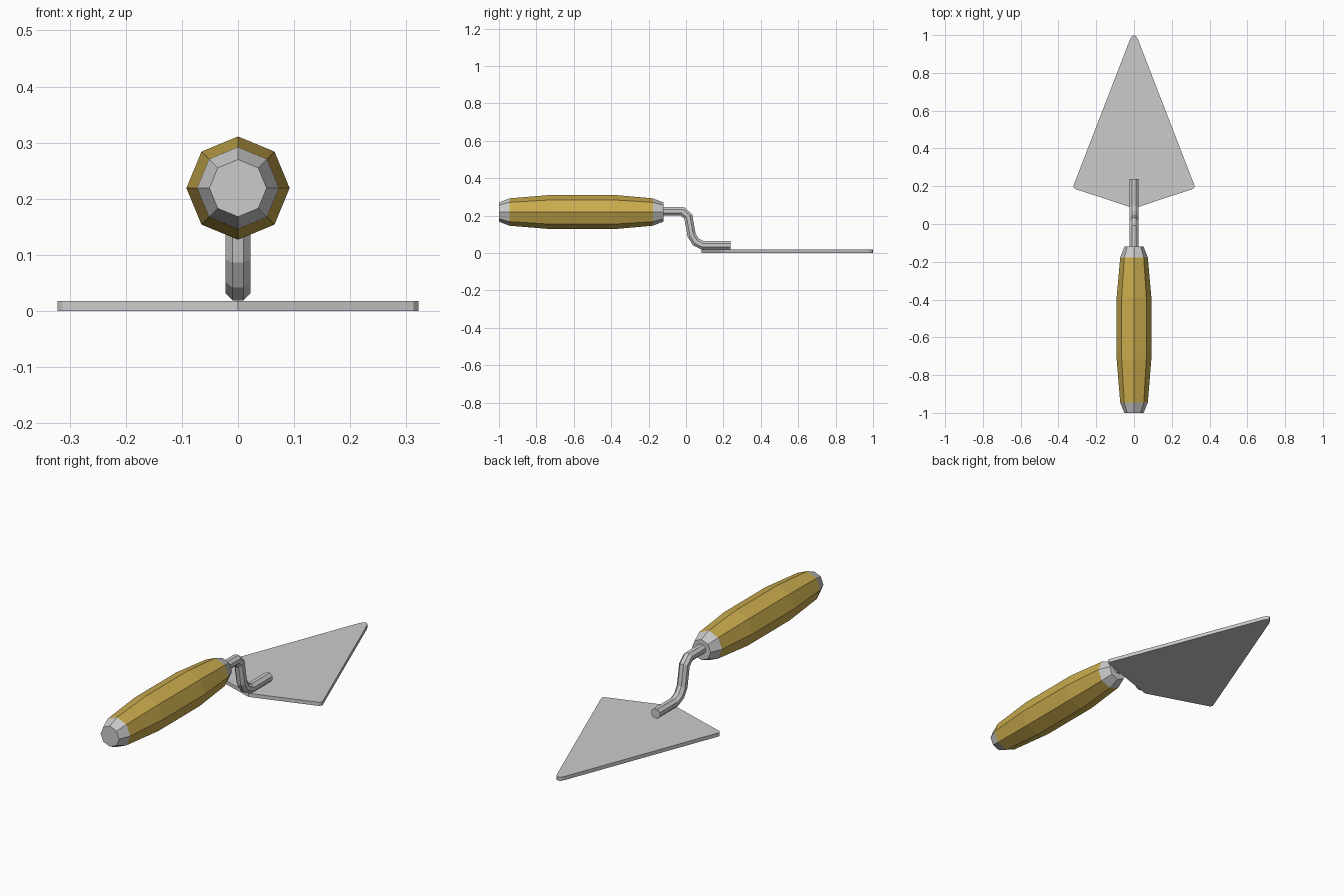
import bpy
import bmesh
from math import pi, cos, sin
from mathutils import Vector

cube = bpy.data.objects.get("Cube")
if cube:
    bpy.data.objects.remove(cube)


def material(name, color):
    m = bpy.data.materials.new(name)
    m.use_nodes = True
    m.diffuse_color = (*color, 1)
    m.node_tree.nodes["Principled BSDF"].inputs["Base Color"].default_value = (*color, 1)
    return m


steel = material("steel", (0.60, 0.60, 0.60))
wood = material("golden_wood", (0.59, 0.41, 0.075))


def finish(name, bm, *mats):
    bmesh.ops.recalc_face_normals(bm, faces=bm.faces)
    mesh = bpy.data.meshes.new(name)
    bm.to_mesh(mesh)
    bm.free()
    for m in mats:
        mesh.materials.append(m)
    ob = bpy.data.objects.new(name, mesh)
    bpy.context.collection.objects.link(ob)
    return ob


def sweep(path, radii, phase, sides=8):
    """Loft a polygon along a path in the YZ plane, with mitred bends."""
    bm = bmesh.new()
    pts = [Vector((0, y, z)) for y, z in path]
    rings = []
    for i, (p, r) in enumerate(zip(pts, radii)):
        into = (p - pts[i - 1]).normalized() if i else (pts[1] - p).normalized()
        out = (pts[i + 1] - p).normalized() if i < len(pts) - 1 else into
        tangent = (into + out).normalized()
        up = Vector((1, 0, 0)).cross(tangent) / tangent.dot(into)
        ring = []
        for k in range(sides):
            a = 2 * pi * k / sides + phase
            ring.append(bm.verts.new(p + Vector((r * cos(a), 0, 0)) + up * r * sin(a)))
        rings.append(ring)
    for a, b in zip(rings, rings[1:]):
        for k in range(sides):
            n = (k + 1) % sides
            bm.faces.new((a[k], a[n], b[n], b[k]))
    bm.faces.new(rings[0])
    bm.faces.new(rings[-1])
    return bm


# Handle: faceted barrel with steel ferrules at both ends
stations = [(-1.0, 0.051), (-0.945, 0.073), (-0.715, 0.092),
            (-0.39, 0.092), (-0.177, 0.073), (-0.12, 0.051)]
bm = sweep([(y, 0.219) for y, r in stations], [r for y, r in stations], 0)
for f in bm.faces:
    f.material_index = 1 if -0.94 < f.calc_center_median().y < -0.18 else 0
finish("handle", bm, steel, wood)

# Shank: bent octagonal rod joining the handle to the blade
bends = [(-0.13, 0.224), (-0.018, 0.222), (0.012, 0.195), (0.030, 0.095),
         (0.053, 0.059), (0.090, 0.041), (0.237, 0.041)]
finish("shank", sweep(bends, [0.0245] * len(bends), pi / 8), steel)

# Blade: thin kite-shaped plate with softened corners
half = [(0.012, 0.993), (0.022, 0.975), (0.318, 0.210), (0.322, 0.197), (0.313, 0.186)]
outline = [(0, 1.0)] + half + [(0, 0.083)] + [(-x, y) for x, y in reversed(half)]
bm = bmesh.new()
base = bm.faces.new([bm.verts.new((x, y, 0.001)) for x, y in outline])
top = bmesh.ops.extrude_face_region(bm, geom=[base], use_keep_orig=True)
bmesh.ops.translate(bm, vec=(0, 0, 0.017),
                    verts=[v for v in top["geom"] if isinstance(v, bmesh.types.BMVert)])
bmesh.ops.translate(bm, vec=(0, 0, -0.001), verts=[v for v in bm.verts if v.co.z < 0.01])
finish("blade", bm, steel)
